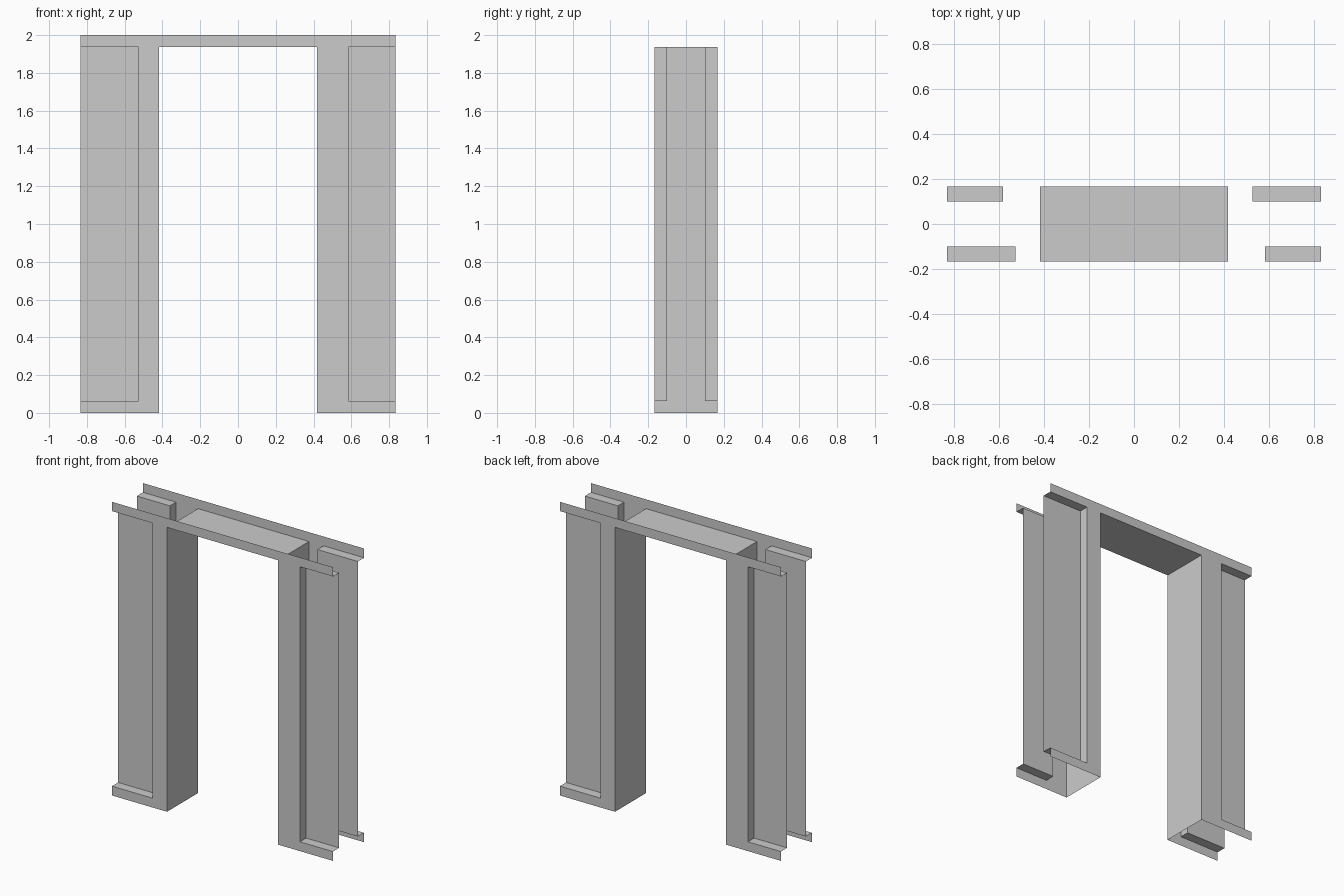
import bpy, bmesh, math

if "Cube" in bpy.data.objects:
    bpy.data.objects.remove(bpy.data.objects["Cube"])

W, H, D = 0.833, 2.0, 0.167        # half width, height, half depth
DOOR, TOP, LOW = 0.418, 1.937, 0.0635
INNER = 0.101                      # recessed panel depth position
A, B = 0.528, 0.584                # inner edges of the two recesses


def finish(name, bm):
    bmesh.ops.remove_doubles(bm, verts=bm.verts, dist=1e-5)
    mesh = bpy.data.meshes.new(name)
    bm.to_mesh(mesh)
    bm.free()
    obj = bpy.data.objects.new(name, mesh)
    bpy.context.collection.objects.link(obj)
    return obj


def face(bm, pts):
    f = bm.faces.new([bm.verts.new(p) for p in pts])
    f.normal_update()
    return f


def strip(bm, path, y0, y1):
    # open strip of quads swept in y along an (x, z) path
    for (ax, az), (bx, bz) in zip(path, path[1:]):
        face(bm, [(ax, y0, az), (ax, y1, az), (bx, y1, bz), (bx, y0, bz)])


# Wall side: plate around the doorway with two recessed panels
def wall_side(name):
    bm = bmesh.new()
    left = [(-W, TOP), (-A, TOP), (-A, LOW), (-W, LOW)]
    right = [(W, LOW), (B, LOW), (B, TOP), (W, TOP)]
    door = [(-DOOR, 0), (-DOOR, TOP), (DOOR, TOP), (DOOR, 0)]
    outline = [(-W, H)] + left + [(-W, 0)] + door + [(W, 0)] + right + [(W, H)]
    plate = face(bm, [(x, -D, z) for x, z in outline])
    # split the concave plate cleanly
    bmesh.ops.triangulate(bm, faces=[plate])
    for recess in (left, right):
        strip(bm, recess, -D, -INNER)
        face(bm, [(x, -INNER, z) for x, z in reversed(recess)])
    return finish(name, bm)


wall_side("front_wall")
wall_side("back_wall").rotation_euler.z = math.pi

# Doorway lining: two jambs and the lintel underside
bm = bmesh.new()
strip(bm, [(-DOOR, 0), (-DOOR, TOP), (DOOR, TOP), (DOOR, 0)], -D, D)
finish("doorway_lining", bm)
